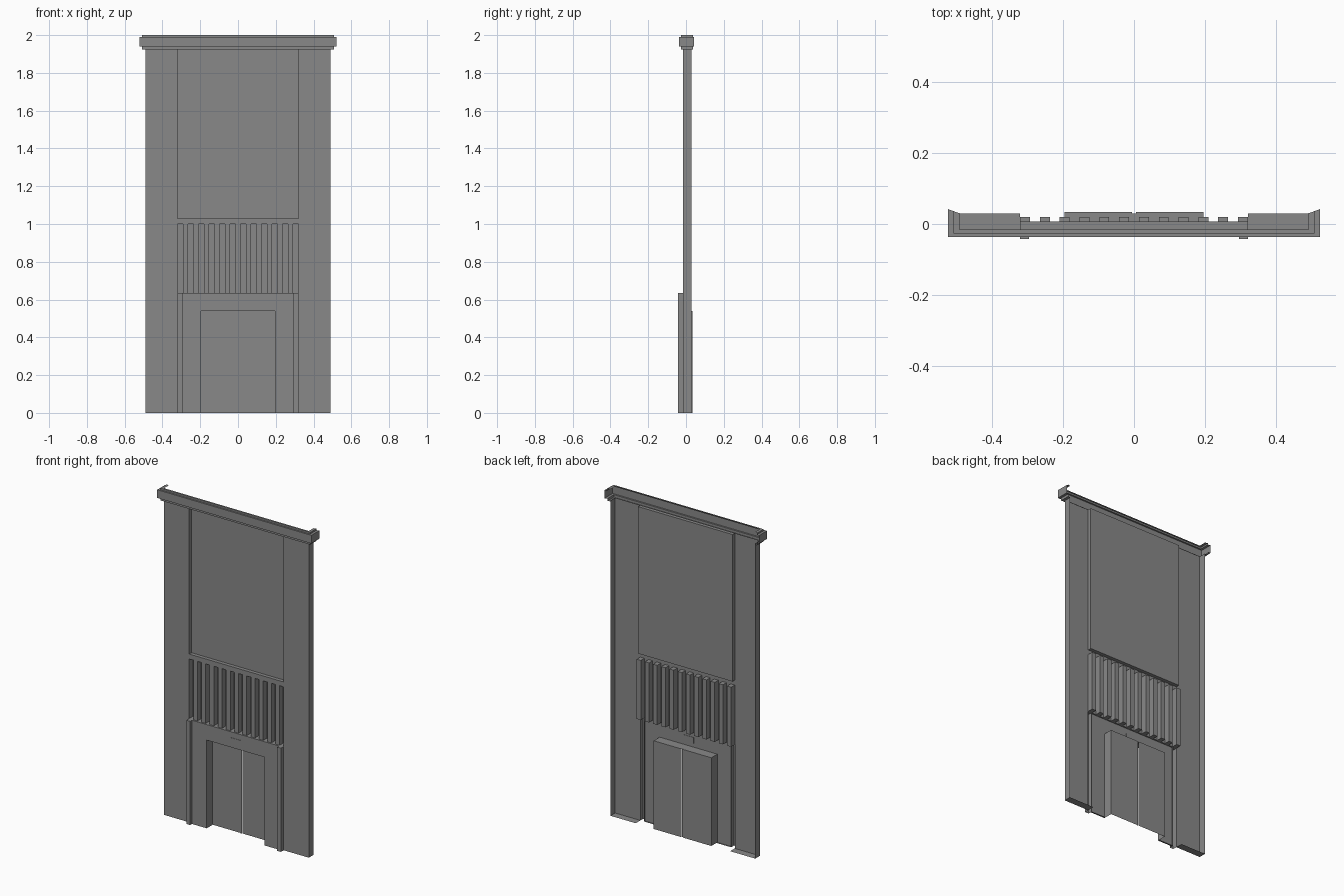
import bpy

cube = bpy.data.objects.get("Cube")
if cube:
    bpy.data.objects.remove(cube, do_unlink=True)

grey = bpy.data.materials.new("plain_grey")
grey.use_nodes = True
colour = (0.25, 0.25, 0.25, 1)
grey.diffuse_color = colour
grey.node_tree.nodes["Principled BSDF"].inputs["Base Color"].default_value = colour

SIDES = {
    "bottom": (0, 2, 3, 1), "top": (4, 5, 7, 6), "front": (0, 1, 5, 4),
    "back": (2, 6, 7, 3), "left": (0, 4, 6, 2), "right": (1, 3, 7, 5),
}


def add_mesh(name, verts, faces):
    mesh = bpy.data.meshes.new(name)
    mesh.from_pydata(verts, [], faces)
    mesh.materials.append(grey)
    obj = bpy.data.objects.new(name, mesh)
    bpy.context.collection.objects.link(obj)
    return obj


def shell(name, x, y, z, keep):
    """Open box made only of the named sides."""
    verts = [(a, b, c) for c in z for b in y for a in x]
    return add_mesh(name, verts, [SIDES[s] for s in keep.split()])


def pocket(name, x, y, z, keep):
    """Recess seen from the front, with its normals facing into it."""
    obj = shell(name, x, y, z, keep)
    obj.data.flip_normals()
    return obj


WALL, BACK, PORTAL = -0.015, 0.03, -0.024
HALF, INNER, DOOR = 0.49, 0.32, 0.195
LEDGE, SLAT_TOP, PANEL_LOW, WALL_TOP, DOOR_TOP = 0.635, 1.0, 1.03, 1.93, 0.54

# Piers, jambs and portal walls on both sides
for sign, side, outer in ((-1, "right", "left"), (1, "left", "right")):
    def span(a, b):
        return sorted((sign * a, sign * b))
    shell(side + "_pier", span(INNER, HALF), (WALL, BACK), (0, WALL_TOP),
          "front bottom " + outer)
    shell(side + "_jamb", span(0.295, INNER), (-0.042, WALL), (0, LEDGE),
          "front top left right")
    shell(side + "_portal_wall", span(DOOR, 0.295), (PORTAL, WALL), (0, LEDGE),
          "front top bottom")
    pocket(side + "_door_leaf", span(0.005, DOOR), (PORTAL, 0.034), (0, DOOR_TOP),
           "back top " + outer)

# Portal header, small plate and door seam
shell("portal_header", (-DOOR, DOOR), (PORTAL, WALL), (DOOR_TOP, LEDGE), "front top")
shell("header_plate", (-0.037, 0.037), (PORTAL - 0.002, PORTAL + 0.002), (0.565, 0.6),
      " ".join(SIDES))
pocket("door_seam", (-0.005, 0.005), (PORTAL, 0.03), (0, DOOR_TOP), "back top")

# Row of grooves separated by flat bars
count = 23
step = 2 * INNER / count
for i in range(count):
    x = (-INNER + i * step, -INNER + (i + 1) * step)
    if i % 2:
        shell("slat_bar", x, (WALL, BACK), (LEDGE, SLAT_TOP), "front")
    else:
        pocket("slat_groove", x, (WALL, 0.02), (LEDGE, SLAT_TOP),
               "back top bottom left right")

# Band above the slats and the large recessed panel
shell("middle_band", (-INNER, INNER), (WALL, BACK), (SLAT_TOP, PANEL_LOW), "front")
pocket("upper_panel", (-INNER, INNER), (WALL, 0.007), (PANEL_LOW, WALL_TOP),
       "back bottom top left right")

# Stepped cornice wrapped around the front and both ends
profile = [(0, 1.925), (0.017, 1.925), (0.017, 1.94), (0.032, 1.94),
           (0.032, 1.99), (0.017, 1.99), (0.017, 2.0), (0, 2.0)]
verts = []
for d, z in profile:
    x, front, back = HALF + d, WALL - 0.66 * d, BACK + 0.36 * d
    verts += [(-x, back, z), (-x, front, z), (x, front, z), (x, back, z)]
faces = []
for r in range(len(profile) - 1):
    for k in range(3):
        a = r * 4 + k
        faces.append((a, a + 1, a + 5, a + 4))
add_mesh("cornice", verts, faces)
